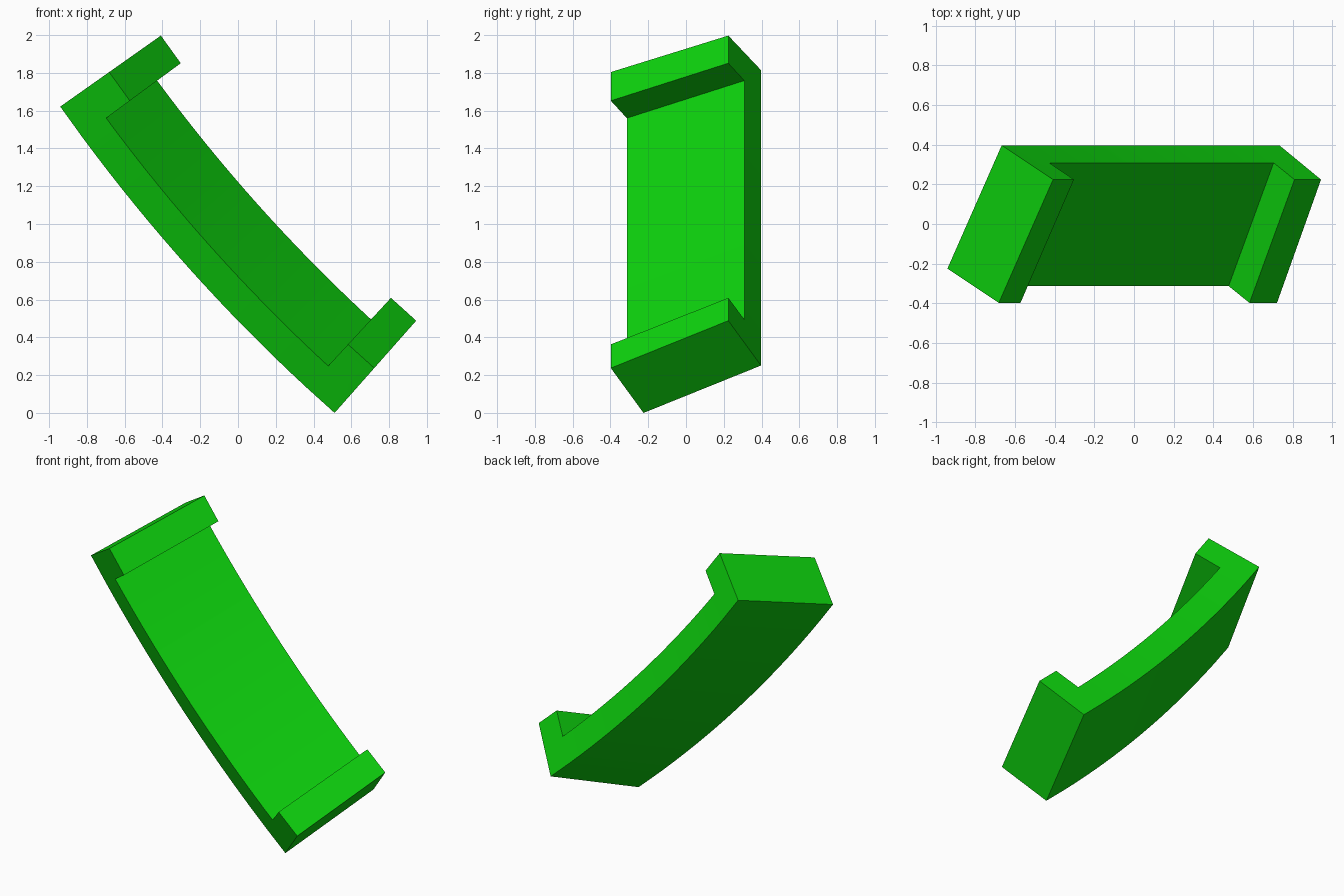
import bpy
import bmesh
import math

cube = bpy.data.objects.get("Cube")
if cube:
    bpy.data.objects.remove(cube, do_unlink=True)

# Sweep about an axis parallel to y
CX, CZ = 6.74, 7.04
RADIUS = 9.4
START, END, LIP = 35.2, 48.5, 1.18     # degrees
SEGMENTS = 16

# Tilted rectangular section: (inward radius, y)
CORNER = (0.0, -0.225)
WIDTH = (0.335, 0.622)
DEPTH = (0.317, -0.173)

span = (END - START - 2 * LIP) / SEGMENTS
angles = [START] + [START + LIP + span * i for i in range(SEGMENTS + 1)] + [END]
depths = [0.0, 0.51, 1.0]
columns = len(angles) - 1


def filled(i, j):
    """Slab layer runs the whole way; the upper layer exists only at the end lips."""
    if not (0 <= i < columns and 0 <= j < 2):
        return False
    return j == 0 or i in (0, columns - 1)


bm = bmesh.new()
cache = {}


def vert(i, j, side):
    key = (i, j, side)
    if key not in cache:
        a = math.radians(angles[i])
        r = RADIUS - CORNER[0] - WIDTH[0] * side - DEPTH[0] * depths[j]
        y = CORNER[1] + WIDTH[1] * side + DEPTH[1] * depths[j]
        cache[key] = bm.verts.new((CX - r * math.cos(a), y, CZ - r * math.sin(a)))
    return cache[key]


# Outer skin of the curved slab and its two end lips
for i in range(columns):
    for j in range(2):
        if not filled(i, j):
            continue
        ring = [(i, j), (i + 1, j), (i + 1, j + 1), (i, j + 1)]
        neighbours = [(i, j - 1), (i + 1, j), (i, j + 1), (i - 1, j)]
        for side in (0, 1):
            bm.faces.new([vert(*p, side) for p in ring])
        for k, cell in enumerate(neighbours):
            if not filled(*cell):
                p, q = ring[k], ring[(k + 1) % 4]
                bm.faces.new([vert(*p, 0), vert(*q, 0), vert(*q, 1), vert(*p, 1)])

bmesh.ops.recalc_face_normals(bm, faces=bm.faces)
mesh = bpy.data.meshes.new("curved_channel")
bm.to_mesh(mesh)
bm.free()

channel = bpy.data.objects.new("curved_channel", mesh)
bpy.context.collection.objects.link(channel)

# Single green colour
green = bpy.data.materials.new("bright_green")
green.use_nodes = True
colour = (0.004, 0.64, 0.004, 1.0)
green.diffuse_color = colour
green.node_tree.nodes["Principled BSDF"].inputs["Base Color"].default_value = colour
mesh.materials.append(green)

# Smooth along the curve, sharp at the corners
bpy.ops.object.select_all(action="DESELECT")
channel.select_set(True)
bpy.context.view_layer.objects.active = channel
bpy.ops.object.shade_smooth_by_angle(angle=math.radians(30))
